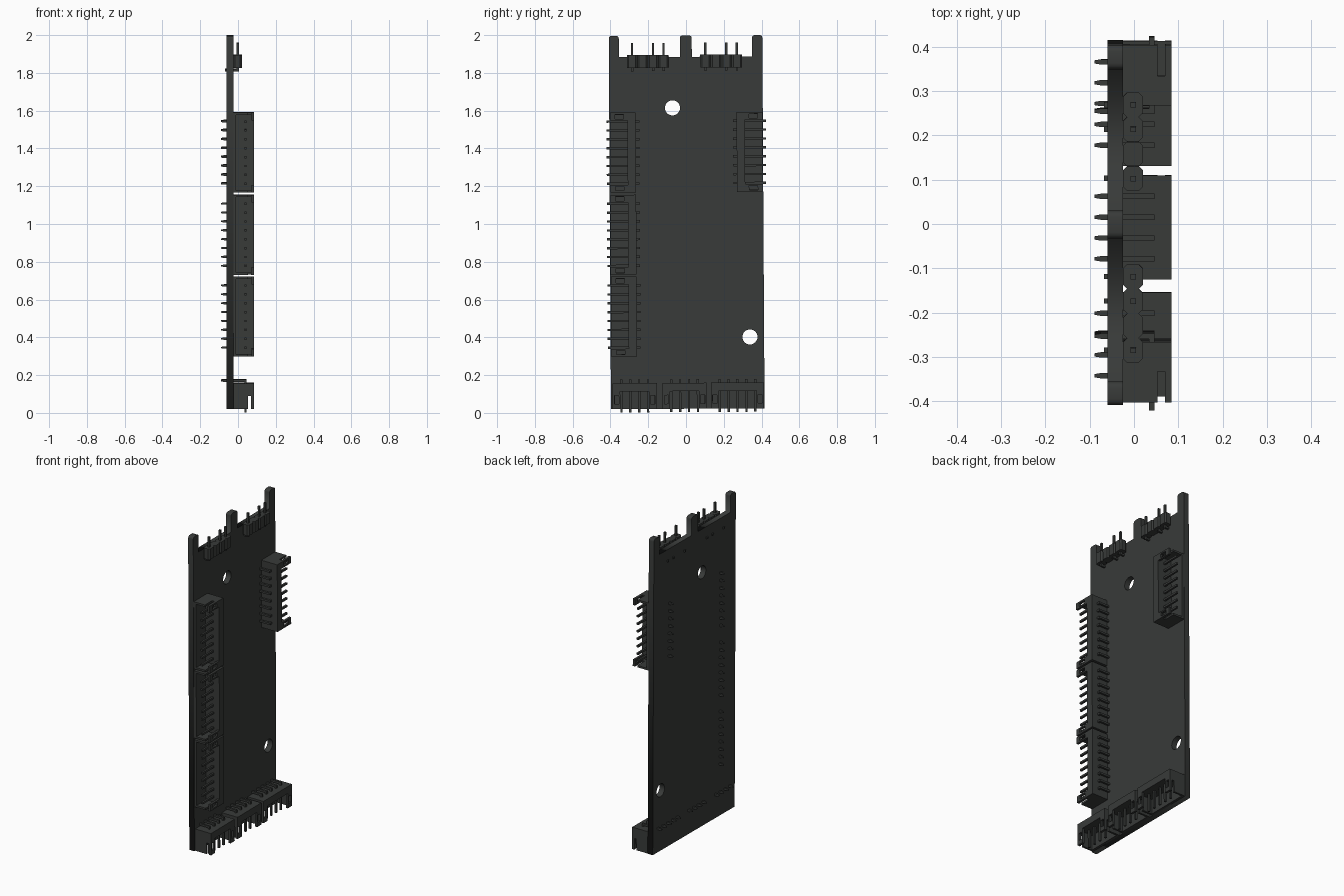
import bpy, bmesh, math
from mathutils import Matrix, Vector

if "Cube" in bpy.data.objects:
    bpy.data.objects.remove(bpy.data.objects["Cube"])

# The whole assembly leans very slightly in the y-z plane
MID = Vector((0, 0, 1))
TILT = Matrix.Translation(MID) @ Matrix.Rotation(0.006, 4, 'X') @ Matrix.Translation(-MID)
BOARD_X0, BOARD_X1 = -0.06, -0.025
PITCH, DEPTH, HEIGHT = 0.047, 0.137, 0.11

dark = bpy.data.materials.new("charcoal")
dark.diffuse_color = (0.04, 0.043, 0.041, 1)
dark.use_nodes = True
dark.node_tree.nodes["Principled BSDF"].inputs["Base Color"].default_value = dark.diffuse_color


def add_box(bm, lo, hi, taper=None):
    """Box between two corners; taper = scale of the -x end."""
    lo, hi = Vector(lo), Vector(hi)
    mid = (lo + hi) / 2
    verts = bmesh.ops.create_cube(bm, size=1)["verts"]
    for v in verts:
        k = taper if taper and v.co.x < 0 else 1
        v.co = mid + Vector((v.co.x * (hi.x - lo.x), v.co.y * k * (hi.y - lo.y),
                             v.co.z * k * (hi.z - lo.z)))


def make(name, bm, matrix=Matrix()):
    me = bpy.data.meshes.new(name)
    bm.to_mesh(me)
    bm.free()
    ob = bpy.data.objects.new(name, me)
    bpy.context.collection.objects.link(ob)
    me.materials.append(dark)
    ob.matrix_world = TILT @ matrix
    return ob


def box_object(name, lo, hi):
    bm = bmesh.new()
    add_box(bm, lo, hi)
    ob = make(name, bm)
    ob.matrix_world = Matrix()
    return ob


def cut(ob, boxes):
    """Subtract boxes in the object's local space and bake the result."""
    cutters = []
    for lo, hi in boxes:
        c = box_object("cutter", lo, hi)
        c.hide_render = True
        m = ob.modifiers.new("cut", 'BOOLEAN')
        m.operation, m.solver, m.object = 'DIFFERENCE', 'EXACT', c
        cutters.append(c)
    bpy.context.view_layer.update()
    dg = bpy.context.evaluated_depsgraph_get()
    me = bpy.data.meshes.new_from_object(ob.evaluated_get(dg))
    ob.modifiers.clear()
    ob.data = me
    for c in cutters:
        bpy.data.objects.remove(c)


def connector(name, n, y, z, angle):
    """Side-entry socket: local x = off the board, mouth at y = 0 facing -y, pins along z."""
    half = ((n - 1) * PITCH + 2 * PITCH) / 2
    place = TILT @ Matrix.Translation((BOARD_X1, y, z)) @ Matrix.Rotation(angle, 4, 'X')
    # housing
    shell = box_object(name + "_housing", (0, 0, -half), (HEIGHT, DEPTH, half))
    cuts = [((0.015, -0.02, -half + 0.012), (0.096, 0.093, half - 0.012)),   # cavity
            ((0.09, -0.02, -half + 0.041), (0.13, 0.093, half - 0.041)),     # open top
            ((0.078, -0.02, -half - 0.02), (0.0945, 0.07, half + 0.02))]     # side slits
    for s in (-1, 1):                                                        # latch windows
        a, b = sorted((s * (half - 0.010), s * (half - 0.033)))
        cuts.append(((0.085, 0.027, a), (0.13, 0.072, b)))
    cut(shell, cuts)
    shell.matrix_world = place
    # bent pins: contact, leg and tapered solder tail
    bm = bmesh.new()
    for i in range(n):
        c = (i - (n - 1) / 2) * PITCH
        r = 0.006
        add_box(bm, (0.059, -0.018, c - r), (0.071, 0.156, c + r))
        add_box(bm, (-0.05, 0.144, c - r), (0.059, 0.156, c + r))
        add_box(bm, (-0.064, 0.144, c - r), (-0.05, 0.156, c + r), taper=0.6)
    pins = make(name + "_pins", bm)
    pins.matrix_world = place


# Circuit board: outline with three rounded tabs and two mounting holes
L, R, BOTTOM, SHOULDER, TOP, RAD = -0.403, 0.41, 0.022, 1.885, 1.998, 0.014
outline = [(R, BOTTOM), ]
for a, b in ((0.355, R), (-0.027, 0.036), (L, -0.35)):
    if b != R:
        outline.append((b, SHOULDER))
    for cx, start in ((b - RAD, 0), (a + RAD, 90)):
        for k in range(4):
            t = math.radians(start + 30 * k)
            outline.append((cx + RAD * math.cos(t), TOP - RAD + RAD * math.sin(t)))
    if a != L:
        outline.append((a, SHOULDER))
outline.append((L, BOTTOM))
loops = [outline]
for hy, hz in ((-0.068, 1.615), (0.335, 0.4)):
    loops.append([(hy + 0.04 * math.cos(math.tau * k / 32), hz + 0.04 * math.sin(math.tau * k / 32))
                  for k in range(32)])
cu = bpy.data.curves.new("board_profile", 'CURVE')
cu.dimensions, cu.fill_mode, cu.extrude = '2D', 'BOTH', (BOARD_X1 - BOARD_X0) / 2
for pts in loops:
    sp = cu.splines.new('POLY')
    sp.points.add(len(pts) - 1)
    for p, (u, v) in zip(sp.points, pts):
        p.co = (u, v, 0, 1)
    sp.use_cyclic_u = True
tmp = bpy.data.objects.new("board_profile", cu)
bm = bmesh.new()
me = bpy.data.meshes.new_from_object(tmp)
bm.from_mesh(me)
bmesh.ops.remove_doubles(bm, verts=bm.verts, dist=1e-5)
bmesh.ops.recalc_face_normals(bm, faces=bm.faces)
upright = Matrix(((0, 0, 1, (BOARD_X0 + BOARD_X1) / 2), (1, 0, 0, 0), (0, 1, 0, 0), (0, 0, 0, 1)))
make("circuit_board", bm, upright)
bpy.data.objects.remove(tmp)

# Side sockets: three on the left edge, one on the right
for i, z in enumerate((0.512, 0.945, 1.38)):
    connector(f"left_socket_{i + 1}", 8, -0.4, z, 0)
connector("right_socket", 8, 0.408, 1.38, math.pi)

# Bottom sockets
for i, (n, y) in enumerate(((4, -0.277), (4, -0.013), (5, 0.267))):
    connector(f"bottom_socket_{i + 1}", n, y, 0.022, math.pi / 2)

# Top pin headers: chamfered blocks, second pin missing
for name, y0 in (("left", -0.280), ("right", 0.108)):
    body, pins = bmesh.new(), bmesh.new()
    P, h, c = 0.0555, 0.0275, 0.009
    for i in range(4):
        y = y0 + i * P
        x0, x1 = BOARD_X1, 0.02
        ring = [(x0, -h + c), (x0 + c, -h), (x1 - c, -h), (x1, -h + c),
                (x1, h - c), (x1 - c, h), (x0 + c, h), (x0, h - c)]
        f = body.faces.new([body.verts.new((x, y + d, 1.828)) for x, d in ring])
        ext = bmesh.ops.extrude_face_region(body, geom=[f], use_keep_orig=True)["geom"]
        bmesh.ops.translate(body, vec=(0, 0, 0.068),
                            verts=[g for g in ext if isinstance(g, bmesh.types.BMVert)])
        if i == 1:
            continue
        r = 0.006
        add_box(pins, (-0.002 - r, y - r, 1.81), (-0.002 + r, y + r, 1.96))
        add_box(pins, (-0.068, y - r, 1.81), (-0.008, y + r, 1.822))
    bmesh.ops.recalc_face_normals(body, faces=body.faces)
    make(name + "_header_body", body)
    make(name + "_header_pins", pins)
